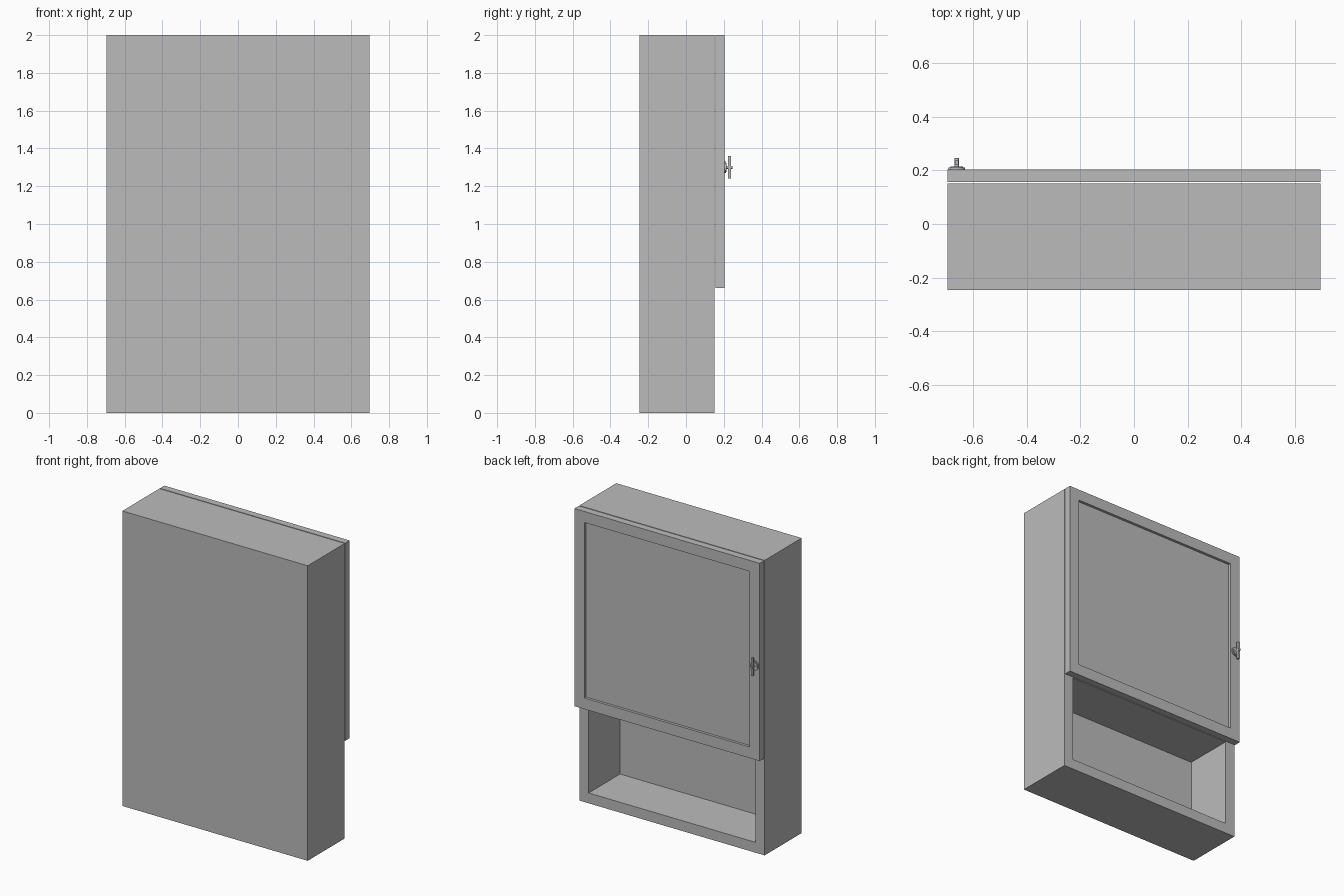
import bpy
import math
from mathutils import Vector

if "Cube" in bpy.data.objects:
    bpy.data.objects.remove(bpy.data.objects["Cube"], do_unlink=True)

# Single flat colour
GREY = (0.5, 0.5, 0.5, 1)
grey = bpy.data.materials.new("plain grey")
grey.diffuse_color = GREY
grey.use_nodes = True
grey.node_tree.nodes["Principled BSDF"].inputs["Base Color"].default_value = GREY


def box(name, low, high):
    low, high = Vector(low), Vector(high)
    bpy.ops.mesh.primitive_cube_add(size=1, location=(low + high) / 2)
    ob = bpy.context.object
    ob.name = name
    ob.scale = high - low
    bpy.ops.object.transform_apply(location=False, rotation=False, scale=True)
    ob.data.materials.append(grey)
    return ob


def cylinder(name, radius, y0, y1, x, z, sides=24):
    bpy.ops.mesh.primitive_cylinder_add(
        vertices=sides, radius=radius, depth=y1 - y0,
        location=(x, (y0 + y1) / 2, z), rotation=(math.pi / 2, 0, 0))
    ob = bpy.context.object
    ob.name = name
    ob.data.materials.append(grey)
    bpy.ops.object.shade_smooth_by_angle()
    return ob


def cut(target, name, low, high):
    cutter = box(name, low, high)
    cutter.hide_render = True
    mod = target.modifiers.new(name, "BOOLEAN")
    mod.operation = "DIFFERENCE"
    mod.solver = "EXACT"
    mod.object = cutter
    bpy.context.view_layer.objects.active = target
    bpy.ops.object.modifier_apply(modifier=mod.name)
    bpy.data.objects.remove(cutter, do_unlink=True)


W, BACK, FRONT = 0.695, -0.246, 0.15
WALL, SHELF = 0.07, 0.66
DOOR_IN, DOOR_OUT = 0.156, 0.203

# Cabinet body with an open lower shelf and a closed upper compartment
body = box("cabinet_body", (-W, BACK, 0), (W, FRONT, 2))
for name, z0, z1 in (("lower_opening", WALL, SHELF),
                     ("upper_opening", SHELF + WALL, 2 - WALL)):
    cut(body, name, (-W + WALL, BACK + 0.06, z0), (W - WALL, FRONT + 0.1, z1))

# Door with a recessed panel inside its frame
door = box("door", (-W, DOOR_IN, SHELF), (W, DOOR_OUT, 2))
cut(door, "panel_recess", (-W + 0.075, DOOR_OUT - 0.018, SHELF + 0.075),
    (W - 0.075, DOOR_OUT + 0.1, 2 - 0.075))

# Turn latch: rosette, spindle and upright grip
LX, LZ = -0.66, 1.3
cylinder("latch_rosette", 0.031, DOOR_OUT, 0.211, LX, LZ)
cylinder("latch_collar", 0.024, 0.211, 0.215, LX, LZ)
cylinder("latch_spindle", 0.008, 0.215, 0.246, LX, LZ, 16)
box("latch_grip", (LX - 0.007, 0.222, LZ - 0.06), (LX + 0.007, 0.237, LZ + 0.06))
